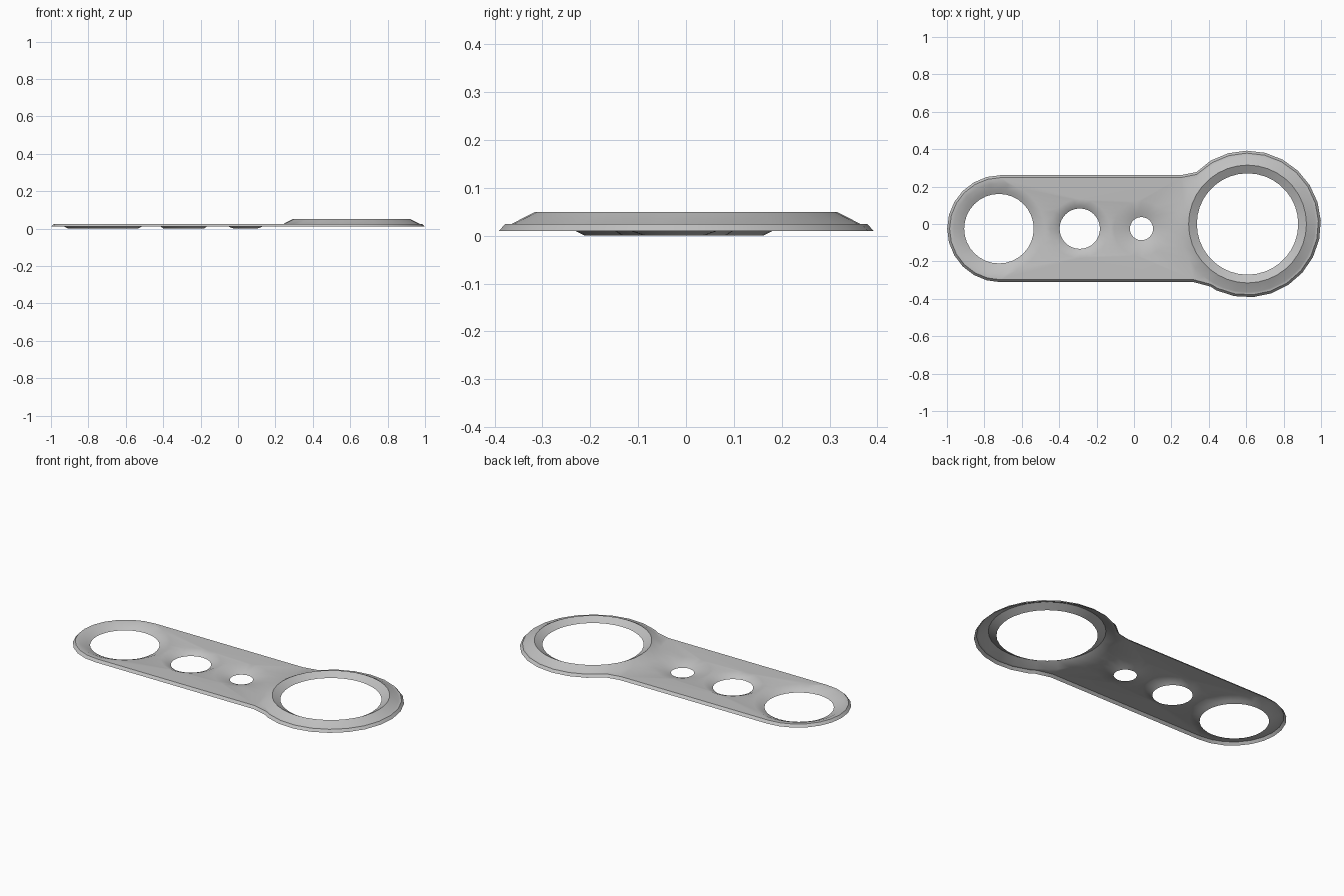
import bpy
import bmesh
from math import cos, sin, radians

cube = bpy.data.objects.get("Cube")
if cube:
    bpy.data.objects.remove(cube)

PLATE_Z = 0.025
SKIRT_Z = 0.01
AXIS_Y = -0.025
RING = (0.607, 0.0)

steel = bpy.data.materials.new("plain grey")
steel.use_nodes = True
grey = (0.53, 0.53, 0.53, 1)
steel.diffuse_color = grey
steel.node_tree.nodes["Principled BSDF"].inputs["Base Color"].default_value = grey


def arc(center, radius, start, end, steps):
    """Points along an arc, both ends included."""
    angles = [radians(start + (end - start) * i / steps) for i in range(steps + 1)]
    return [(center[0] + radius * cos(a), center[1] + radius * sin(a)) for a in angles]


def outline(inset):
    """Keyhole outline: round end, straight sides, large ring end."""
    points = arc((-0.713, AXIS_Y), 0.286 - inset, 90, 270, 12)
    points += [(0.32, -0.311 + inset), (0.41, -0.335 + inset)]
    points += arc(RING, 0.392 - inset, -115, 120, 16)
    points += [(0.335, 0.278 - inset), (0.25, 0.261 - inset)]
    return points


def add_loop(bm, points, z):
    return [bm.verts.new((x, y, z)) for x, y in points]


def loop_edges(bm, loop):
    edges = []
    for a, b in zip(loop, loop[1:] + loop[:1]):
        edges.append(bm.edges.get((a, b)) or bm.edges.new((a, b)))
    return edges


def bridge(bm, outer, inner):
    n = len(outer)
    for i in range(n):
        j = (i + 1) % n
        bm.faces.new((outer[i], outer[j], inner[j], inner[i]))


def lathe(bm, center, profile, sides):
    """Stack of circles from the plate inwards; returns the plate-level loop."""
    loops = [add_loop(bm, arc(center, r, 0, 360, sides)[:-1], z) for r, z in profile]
    for outer, inner in zip(loops, loops[1:]):
        bridge(bm, outer, inner)
    return loops[0]


bm = bmesh.new()

# Sloping skirt round the edge
rim = add_loop(bm, outline(0.013), PLATE_Z)
bridge(bm, add_loop(bm, outline(0), SKIRT_Z), rim)
borders = [rim]

# Raised ring round the large hole
borders.append(lathe(bm, RING, [(0.364, PLATE_Z), (0.315, 0.05), (0.271, PLATE_Z)], 36))

# Dished holes: centre x, hole radius, radius at mid slope, dish radius
for x, hole, middle, dish in ((-0.722, 0.186, 0.206, 0.242),
                              (-0.29, 0.108, 0.123, 0.158),
                              (0.04, 0.062, 0.09, 0.148)):
    profile = [(dish, PLATE_Z), (middle, SKIRT_Z), (hole, 0.0)]
    borders.append(lathe(bm, (x, AXIS_Y), profile, 32))

# Flat web between the edge and the holes
web_edges = [e for loop in borders for e in loop_edges(bm, loop)]
bmesh.ops.triangle_fill(bm, use_beauty=True, use_dissolve=False,
                        edges=web_edges, normal=(0, 0, 1))

# Every part of the sheet faces upward
bm.normal_update()
bmesh.ops.reverse_faces(bm, faces=[f for f in bm.faces if f.normal.z < 0])

mesh = bpy.data.meshes.new("perforated_plate")
bm.to_mesh(mesh)
bm.free()
mesh.materials.append(steel)
plate = bpy.data.objects.new("perforated_plate", mesh)
bpy.context.collection.objects.link(plate)

# Soft dishes, crisp rims
bpy.context.view_layer.objects.active = plate
plate.select_set(True)
bpy.ops.object.shade_smooth_by_angle(angle=radians(35))
weighted = plate.modifiers.new("flat web shading", 'WEIGHTED_NORMAL')
weighted.keep_sharp = True
